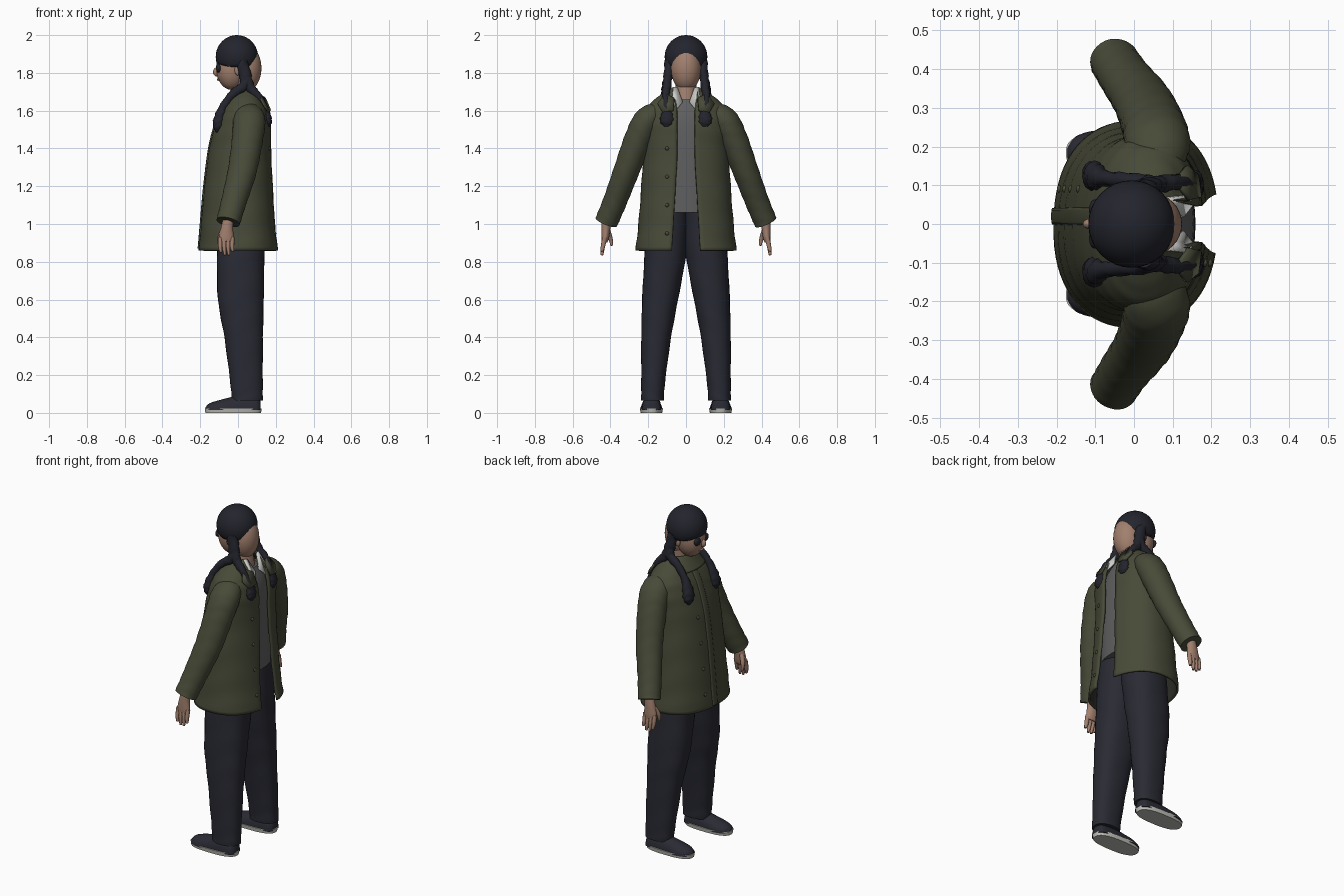
import bpy, bmesh, math
from mathutils import Vector

if "Cube" in bpy.data.objects:
    bpy.data.objects.remove(bpy.data.objects["Cube"])


def material(name, r, g, b):
    m = bpy.data.materials.new(name)
    m.diffuse_color = (r, g, b, 1)
    m.use_nodes = True
    m.node_tree.nodes["Principled BSDF"].inputs["Base Color"].default_value = m.diffuse_color
    return m


OLIVE = material("olive cloth", 0.064, 0.068, 0.039)
NAVY = material("navy trouser cloth", 0.022, 0.023, 0.033)
HAIR = material("black hair", 0.017, 0.018, 0.026)
SKIN = material("skin", 0.36, 0.215, 0.155)
GREY = material("grey knit", 0.115, 0.115, 0.115)
WHITE = material("white shirt", 0.62, 0.62, 0.60)
SOLE = material("pale sole", 0.50, 0.50, 0.46)
LINING = material("dark lining", 0.03, 0.032, 0.025)


def make(name, bm, mats, angle=60):
    me = bpy.data.meshes.new(name)
    bm.to_mesh(me)
    bm.free()
    for m in mats:
        me.materials.append(m)
    ob = bpy.data.objects.new(name, me)
    bpy.context.collection.objects.link(ob)
    bpy.ops.object.select_all(action='DESELECT')
    ob.select_set(True)
    bpy.context.view_layer.objects.active = ob
    bpy.ops.object.shade_smooth_by_angle(angle=math.radians(angle))
    return ob


def resample(pts, k):
    """Smooth curve through the points, k steps per span."""
    out = []
    for i in range(len(pts) - 1):
        p0, p1 = pts[max(i - 1, 0)], pts[i]
        p2, p3 = pts[i + 1], pts[min(i + 2, len(pts) - 1)]
        for j in range(k):
            t = j / k
            out.append([0.5 * (2 * b + (c - a) * t + (2 * a - 5 * b + 4 * c - d) * t * t
                               + (3 * b - a - 3 * c + d) * t ** 3)
                        for a, b, c, d in zip(p0, p1, p2, p3)])
    return out + [list(pts[-1])]


def tube(name, pts, mats, n=24, e=2.0, k=4, ripple=0.0, period=2.0, flat=False, gap=None,
         floor=None):
    """Loft of superellipse rings (x, y, z, radius a, radius b) along a path."""
    pts = resample(pts, k)
    bm = bmesh.new()
    rings = []
    for i, (x, y, z, ra, rb) in enumerate(pts):
        a, b = Vector(pts[max(i - 1, 0)][:3]), Vector(pts[min(i + 1, len(pts) - 1)][:3])
        t = Vector((0, 0, 1)) if flat else (b - a).normalized()
        ref = Vector((0, 1, 0)) if abs(t.x) > 0.9 else Vector((1, 0, 0))
        u = (ref - t * ref.dot(t)).normalized()
        v = t.cross(u)
        a0 = math.asin((gap(z) / rb) ** (e / 2)) if gap else 0
        ring = []
        for j in range(n + (1 if gap else 0)):
            th = a0 + (2 * math.pi - 2 * a0) * j / n
            c, s = math.cos(th), math.sin(th)
            f = 1 + ripple * math.sin(i * 2 * math.pi / period + 2 * math.sin(th * 2))
            p = Vector((x, y, z)) \
                + u * ra * f * math.copysign(abs(c) ** (2 / e), c) \
                + v * rb * f * math.copysign(abs(s) ** (2 / e), s)
            if floor is not None:
                p.z = max(p.z, floor)
            ring.append(bm.verts.new(p))
        rings.append(ring)
    for r, q in zip(rings, rings[1:]):
        for j in range(n):
            m = (j + 1) % len(r)
            bm.faces.new((r[j], r[m], q[m], q[j]))
    if not gap:
        bm.faces.new(rings[0][::-1])
        bm.faces.new(rings[-1])
    return make(name, bm, mats)


def ball(name, c, r, mat, edit=None):
    bm = bmesh.new()
    bmesh.ops.create_uvsphere(bm, u_segments=32, v_segments=20, radius=1)
    for v in bm.verts:
        v.co = Vector([c[i] + r[i] * v.co[i] for i in range(3)])
        if edit:
            edit(v.co)
    return make(name, bm, [mat])


def plate(name, pts, mat, thick=0.008):
    bm = bmesh.new()
    bm.faces.new([bm.verts.new(p) for p in pts])
    ob = make(name, bm, [mat], 30)
    s = ob.modifiers.new("thickness", 'SOLIDIFY')
    s.thickness, s.offset = thick, 0
    return ob


# Open coat shell: z, back x, opening x, half width
COAT = [(.86, -.208, .217, .268), (1.0, -.196, .2, .252), (1.2, -.178, .187, .237),
        (1.4, -.152, .177, .225), (1.52, -.122, .176, .228), (1.6, -.092, .162, .215),
        (1.65, -.062, .138, .178), (1.69, -.035, .115, .125), (1.71, -.022, .10, .09)]


def coat_x(z, y, side):
    """Surface x of the coat at height z and offset y."""
    for a, b in zip(COAT, COAT[1:]):
        if a[0] <= z <= b[0]:
            t = (z - a[0]) / (b[0] - a[0])
            _, lo, hi, w = [p + (q - p) * t for p, q in zip(a, b)]
            return (lo + hi) / 2 + side * (hi - lo) / 2 * (1 - (abs(y) / w) ** 2.3) ** (1 / 2.3)


def coat_gap(z):
    return 0.047 + 0.03 * max(0, (1.35 - z) / .5) + 0.012 * max(0, (z - 1.6) / .1)


coat = tube("coat_body", [((a + b) / 2, 0, z, (b - a) / 2, w) for z, a, b, w in COAT],
            [OLIVE, LINING], n=64, e=2.3, k=5, ripple=.006, period=4.5, flat=True, gap=coat_gap)
s = coat.modifiers.new("lining", 'SOLIDIFY')
s.thickness, s.offset, s.material_offset = 0.012, -1, 1

# Turned-down coat collar
collar = tube("coat_collar", [(.035, 0, 1.645, .118, .165), (.036, 0, 1.69, .088, .12),
                              (.037, 0, 1.722, .068, .085)], [OLIVE], n=40, flat=True,
              gap=lambda z: .06)
s = collar.modifiers.new("thickness", 'SOLIDIFY')
s.thickness = 0.008

# Closed placket on the -x side, and buttons
tube("coat_placket", [(coat_x(z, .02, -1), .02, z, .007, .022)
                      for z in (.87, 1.0, 1.2, 1.4, 1.52, 1.6, 1.65)], [OLIVE], n=12, e=4)
for i, z in enumerate((.95, 1.1, 1.25, 1.4)):
    ball(f"closed_button_{i}", (coat_x(z, .09, -1), .09, z), (.007, .01, .01), OLIVE)
    ball(f"opening_button_{i}", (coat_x(z, .1, 1), -.1, z), (.007, .01, .01), OLIVE)

# Knitted top and neck
tube("knitted_top", [(.01, 0, 1.06, .148, .19), (.015, 0, 1.4, .143, .18),
                     (.033, 0, 1.57, .114, .15), (.045, 0, 1.66, .065, .075)],
     [GREY], n=40, e=2.3, flat=True)
tube("neck", [(.045, 0, 1.58, .062, .06), (.04, 0, 1.68, .056, .056), (.025, 0, 1.78, .055, .055)],
     [SKIN], flat=True)

# Two-sided head under a rounded hair cap
ball("front_face", (-.033, 0, 1.825), (.083, .08, .115), SKIN)
ball("rear_face", (.044, 0, 1.825), (.08, .08, .122), SKIN)
ball("nose", (-.112, 0, 1.805), (.02, .014, .024), SKIN)
ball("mouth", (-.1, 0, 1.765), (.012, .022, .007), SKIN)


def trim(co):
    co.z = max(co.z, 1.83 + 0.015 * max(0, -co.x / .1) ** 2)


ball("hair_cap", (-.006, 0, 1.885), (.112, .113, .115), HAIR, trim)

for side, tag in ((-1, "right"), (1, "left")):
    def sided(pts):
        return [(p[0], p[1] * side) + tuple(p[2:]) for p in pts]

    # Sleeve, palm, fingers and thumb
    tube(f"{tag}_sleeve", sided([(.05, .13, 1.6, .06, .045), (.06, .2, 1.555, .084, .071),
                                 (.05, .252, 1.45, .082, .074), (.022, .316, 1.28, .076, .068),
                                 (-.022, .376, 1.12, .067, .063), (-.052, .422, 1.01, .063, .061)]),
         [OLIVE], n=32, k=6, ripple=.018, period=3)
    tube(f"{tag}_palm", sided([(-.05, .42, 1.03, .028, .025), (-.058, .424, .98, .032, .024),
                               (-.062, .428, .925, .04, .02), (-.062, .432, .905, .036, .015)]),
         [SKIN], n=16)
    for i in range(4):
        x, tip = -.094 + .021 * i, (.85, .835, .835, .855)[i]
        tube(f"{tag}_finger_{i}", sided([(x, .43, .93, .012, .013), (x, .44, .88, .011, .012),
                                         (x + .004, .445, tip, .007, .007)]), [SKIN], n=10)
    tube(f"{tag}_thumb", sided([(-.08, .415, .97, .013, .013), (-.098, .4, .925, .012, .012),
                                (-.098, .393, .885, .007, .007)]), [SKIN], n=10)

    # Trouser leg
    tube(f"{tag}_trouser_leg", sided([(.05, .178, .065, .082, .06), (.045, .174, .16, .086, .063),
                                      (.03, .158, .4, .102, .079), (.015, .137, .6, .121, .095),
                                      (.015, .108, .85, .125, .11), (.025, .09, 1.1, .115, .1)]),
         [NAVY], n=32, e=2.3, k=6, ripple=.012, period=4.5, flat=True)

    # Slip-on shoe and sole
    tube(f"{tag}_shoe", sided([(.12, .183, .015, .03, .045), (.1, .183, .015, .048, .075),
                               (.04, .183, .015, .053, .085), (-.03, .183, .015, .056, .07),
                               (-.1, .183, .015, .058, .052), (-.15, .183, .015, .043, .036),
                               (-.172, .183, .015, .015, .015)]), [NAVY], n=24, floor=.015)
    tube(f"{tag}_sole", sided([(-.025, .183, 0, .147, .057), (-.025, .183, .024, .151, .061)]),
         [SOLE], n=40, e=2.6, k=1, flat=True)

    # Braids: one falls over the opening, one over the closed side
    root = [(.02, .083, 1.86, .03, .03), (.04, .095, 1.78, .031, .024)]
    tube(f"{tag}_opening_braid", sided(root + [(.065, .102, 1.72, .026, .022),
                                               (.108, .108, 1.675, .02, .02),
                                               (.145, .104, 1.61, .016, .018),
                                               (.154, .1, 1.575, .02, .034),
                                               (.16, .1, 1.54, .02, .035),
                                               (.161, .1, 1.515, .008, .014)]),
         [HAIR], n=16, k=4, ripple=.1, period=3)
    tube(f"{tag}_closed_side_braid", sided(root + [(.03, .106, 1.73, .026, .022),
                                                   (-.025, .113, 1.69, .022, .02),
                                                   (-.075, .118, 1.625, .021, .02),
                                                   (-.097, .122, 1.565, .028, .034),
                                                   (-.105, .125, 1.52, .028, .036),
                                                   (-.108, .125, 1.485, .009, .013)]),
         [HAIR], n=16, k=4, ripple=.1, period=3)

    # Dark eyes on the -x face, ear
    ball(f"{tag}_eye", (-.102, .036 * side, 1.825), (.014, .027, .024), HAIR)
    ball(f"{tag}_ear", (-.002, .081 * side, 1.815), (.016, .01, .028), SKIN)

    # Shirt collar point and coat collar point over the opening
    plate(f"{tag}_shirt_collar", sided([(.125, .018, 1.645), (.15, .05, 1.605), (.14, .075, 1.65),
                                        (.085, .068, 1.725), (.09, .045, 1.72)]), WHITE)
    plate(f"{tag}_coat_collar_point", sided([(.142, .062, 1.665), (.17, .068, 1.60),
                                             (.162, .125, 1.592), (.135, .15, 1.635),
                                             (.108, .11, 1.69)]), OLIVE, .012)
